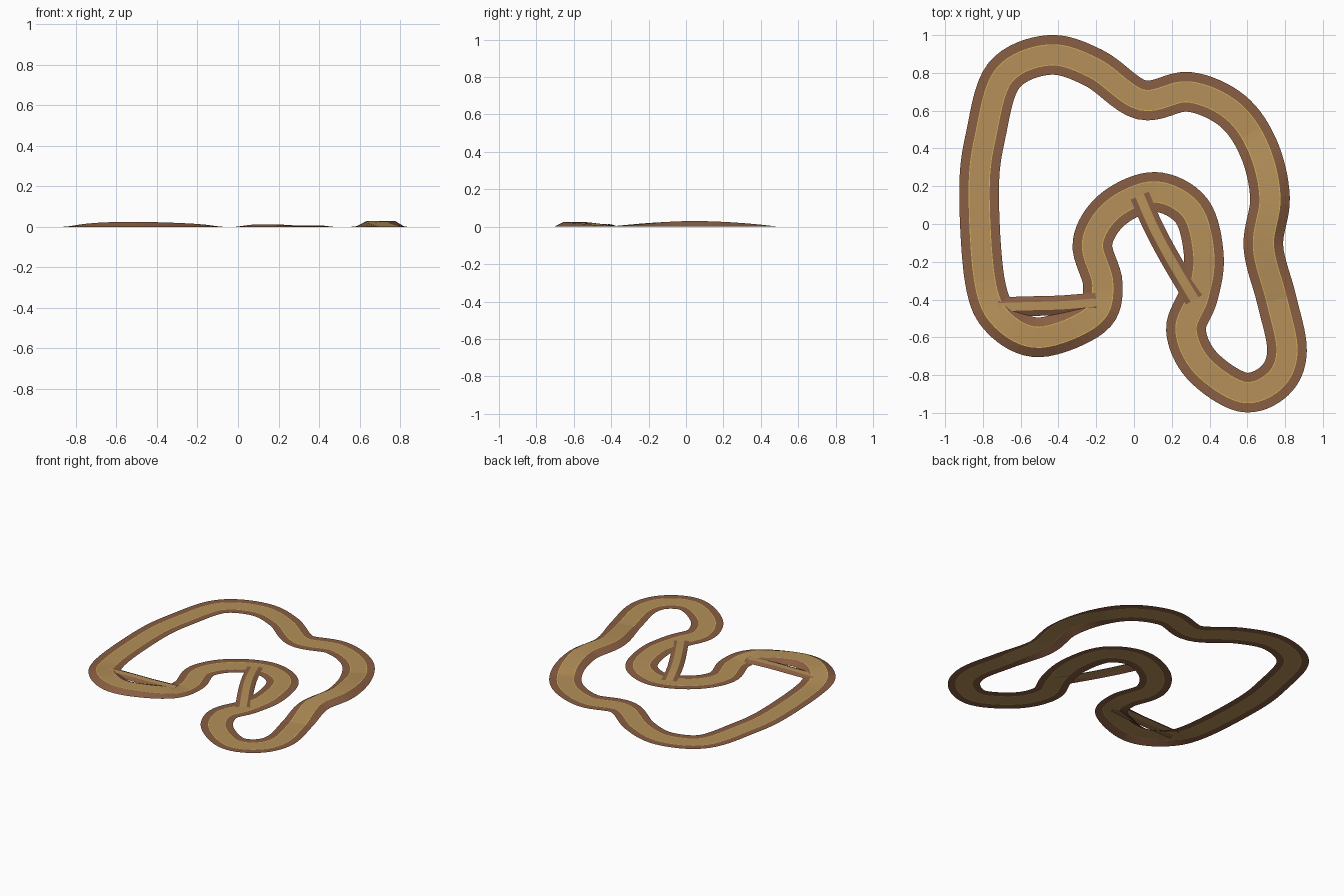
import bpy, bmesh, math
from mathutils import Vector

cube = bpy.data.objects.get("Cube")
if cube:
    bpy.data.objects.remove(cube, do_unlink=True)


def material(name, rgb):
    m = bpy.data.materials.new(name)
    m.use_nodes = True
    m.diffuse_color = (*rgb, 1)
    m.node_tree.nodes["Principled BSDF"].inputs["Base Color"].default_value = (*rgb, 1)
    return m


SAND = material("sand", (0.46, 0.28, 0.1))
EARTH = material("brown_earth", (0.25, 0.112, 0.055))
YELLOW = material("yellow_line", (0.68, 0.45, 0.1))
STEPS = 8


def spline(points, closed):
    """Catmull-Rom samples as (control index, position, sideways direction)."""
    n = len(points)
    pts = [Vector(p) for p in points]

    def at(i):
        if closed:
            return pts[i % n]
        if i < 0:
            return 2 * pts[0] - pts[1]
        return pts[i] if i < n else 2 * pts[-1] - pts[-2]

    out = []
    count = n * STEPS if closed else (n - 1) * STEPS + 1
    for k in range(count):
        i, u = k // STEPS, (k % STEPS) / STEPS
        a, b, c, d = (at(i + j) for j in (-1, 0, 1, 2))
        q, r, s = c - a, 2 * a - 5 * b + 4 * c - d, 3 * b - a - 3 * c + d
        pos = b + (q * u + r * u ** 2 + s * u ** 3) / 2
        tan = (q + 2 * r * u + 3 * s * u ** 2).normalized()
        out.append((i + u, pos, Vector((-tan.y, tan.x))))
    return out


def ribbon(name, points, closed, half_road, line, half_total, height, base=0.0):
    """Flat road with thin edge lines and earth banks sloping to the ground."""
    half = [half_total, half_road, half_road - line] if line else [half_total, half_road]
    offsets = half + [-h for h in reversed(half)]
    slots = [1, 2, 0, 2, 1] if line else [1, 0, 1]
    bm = bmesh.new()
    rows = []
    for t, pos, side in spline(points, closed):
        z = height(t)
        row = []
        for o in offsets:
            p = pos + side * o
            row.append(bm.verts.new((p.x, p.y, base if abs(o) == half_total else z)))
        rows.append(row)
    pairs = list(zip(rows, rows[1:]))
    if closed:
        pairs.append((rows[-1], rows[0]))
    for r0, r1 in pairs:
        for j, slot in enumerate(slots):
            f = bm.faces.new((r0[j], r0[j + 1], r1[j + 1], r1[j]))
            f.normal_update()
            if f.normal.z < 0:
                f.normal_flip()
            f.material_index = slot
    me = bpy.data.meshes.new(name)
    bm.to_mesh(me)
    bm.free()
    for m in (SAND, EARTH, YELLOW):
        me.materials.append(m)
    ob = bpy.data.objects.new(name, me)
    bpy.context.collection.objects.link(ob)
    return ob


def hill(t, start, end, peak, power=1.0):
    if not start < t < end:
        return 0.0
    return peak * math.sin(math.pi * (t - start) / (end - start)) ** power


# Main circuit, with three raised stretches
circuit = [
    (-.82, .18), (-.785, .47), (-.69, .785), (-.45, .895), (-.21, .825),
    (.04, .657), (.29, .70), (.52, .60), (.66, .40), (.72, .14),
    (.685, -.12), (.755, -.4), (.81, -.67), (.745, -.83), (.575, -.89),
    (.36, -.75), (.275, -.56), (.34, -.38), (.37, -.17), (.305, .07),
    (.11, .17), (-.11, .08), (-.22, -.1), (-.165, -.32), (-.22, -.49),
    (-.5, -.6), (-.70, -.505), (-.79, -.3)]
ribbon("main_track", circuit, True, .056, .004, .105,
       lambda t: hill(t, 7.7, 11, .03) + hill(t, 23.2, 27, .025, 1.3)
       + hill(t, 17, 20, .007))

# Narrow shortcuts joining two parts of the circuit
ribbon("west_shortcut", [(-.72, -.44), (-.55, -.435), (-.38, -.43), (-.2, -.415)],
       False, .022, 0, .052, lambda t: .011 + hill(t, 0, 3, .003))
ribbon("east_shortcut", [(.03, .15), (.1, -.01), (.19, -.18), (.32, -.4)],
       False, .024, 0, .052, lambda t: .003 + hill(t, 0, 3, .01))
